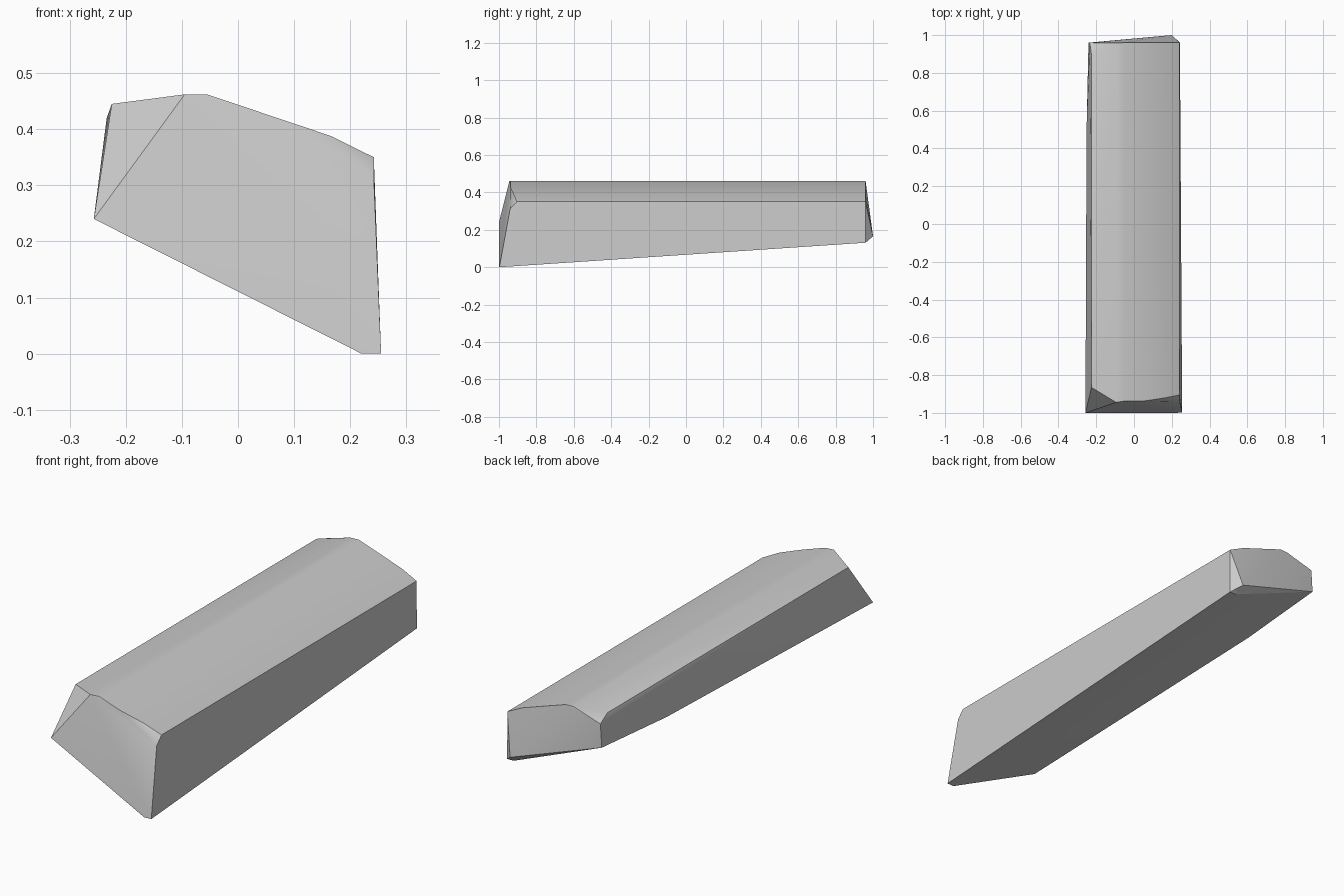
import bpy, bmesh, math

cube = bpy.data.objects.get("Cube")
if cube:
    bpy.data.objects.remove(cube, do_unlink=True)

# Plain grey stone
stone = bpy.data.materials.new("grey_stone")
stone.use_nodes = True
grey = (0.6, 0.6, 0.6, 1)
stone.diffuse_color = grey
stone.node_tree.nodes["Principled BSDF"].inputs["Base Color"].default_value = grey

# Rounded top: x, z, front end y, back end y (chipped at the corners)
crown = [(-0.225, 0.445, -0.865, 0.895), (-0.095, 0.462, -0.944, 0.957),
         (-0.055, 0.462, -0.938, 0.96), (0.055, 0.425, -0.937, 0.96),
         (0.165, 0.388, -0.92, 0.96), (0.242, 0.35, -0.905, 0.96)]
corners = [(x, y, z) for x, z, front, back in crown for y in (front, back)]

# Slanted underside: y, z on the left edge, z on the right edge
corners += [(-0.257, -1, 0.24), (0.22, -1, 0), (0.255, -0.998, 0)]
corners += [(-0.251, 0.5, 0.281), (0.215, 0.57, 0.097), (0.247, 0.57, 0.097)]
corners += [(-0.241, 0.96, 0.312), (0.21, 0.96, 0.131), (0.243, 0.96, 0.131)]

# Chips on the front and back ends
corners += [(0.242, -0.94, 0.313), (-0.234, 0.96, 0.42), (0.2, 1, 0.165)]

# Wrap the corners into one solid block and merge its flat faces
bm = bmesh.new()
for p in corners:
    bm.verts.new(p)
hull = bmesh.ops.convex_hull(bm, input=bm.verts)
spare = {v for v in hull["geom_interior"] + hull["geom_unused"]
         if isinstance(v, bmesh.types.BMVert)}
bmesh.ops.delete(bm, geom=list(spare), context="VERTS")
bmesh.ops.dissolve_limit(bm, angle_limit=math.radians(1.5), verts=bm.verts, edges=bm.edges)
bmesh.ops.recalc_face_normals(bm, faces=bm.faces)

mesh = bpy.data.meshes.new("stone_block")
bm.to_mesh(mesh)
bm.free()
mesh.materials.append(stone)
block = bpy.data.objects.new("stone_block", mesh)
bpy.context.collection.objects.link(block)

# Smooth the rounded top, keep the chipped edges sharp
bpy.ops.object.select_all(action="DESELECT")
block.select_set(True)
bpy.context.view_layer.objects.active = block
bpy.ops.object.shade_smooth_by_angle(angle=math.radians(30))
